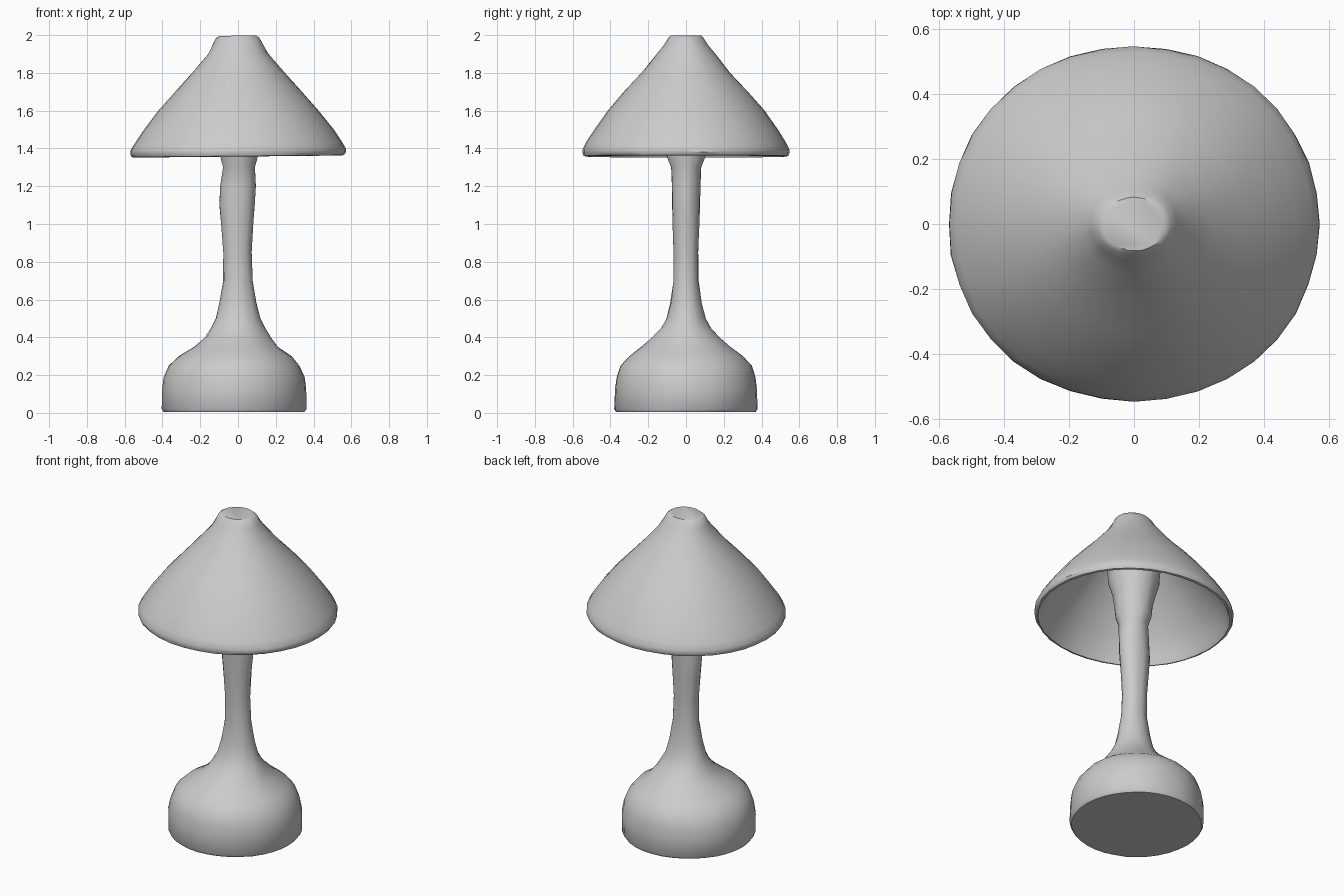
import bpy, bmesh, math, random

random.seed(4)
SIDES = 36


def lathe(name, rings, cap_first=False, tilt=0.0, wobble=0.002, square=0.0):
    """Loft elliptical rings given as (z, centre x, radius x, radius y)."""
    bm = bmesh.new()
    loops = []
    for z, cx, rx, ry in rings:
        loop = []
        for i in range(SIDES):
            a = 2 * math.pi * i / SIDES
            k = 1 + random.uniform(-wobble, wobble) / max(rx, 0.1)
            k += square * math.sin(2 * a) ** 2
            x = cx + rx * k * math.cos(a)
            loop.append(bm.verts.new((x, ry * k * math.sin(a), z + tilt * x)))
        loops.append(loop)
    for low, high in zip(loops, loops[1:]):
        for i in range(SIDES):
            j = (i + 1) % SIDES
            bm.faces.new((low[i], low[j], high[j], high[i]))
    if cap_first:
        bm.faces.new(loops[0][::-1])
    bmesh.ops.recalc_face_normals(bm, faces=bm.faces)
    mesh = bpy.data.meshes.new(name)
    bm.to_mesh(mesh)
    bm.free()
    obj = bpy.data.objects.new(name, mesh)
    bpy.context.collection.objects.link(obj)
    return obj


# Rounded foot flowing into the slim stem, flaring again inside the shade
base_and_stem = lathe("base_and_stem", [
    (0.005, -0.02, 0.372, 0.370),
    (0.02, -0.02, 0.382, 0.380),
    (0.13, -0.02, 0.382, 0.376),
    (0.19, -0.02, 0.372, 0.368),
    (0.25, -0.02, 0.345, 0.348),
    (0.30, -0.015, 0.298, 0.302),
    (0.35, -0.01, 0.222, 0.236),
    (0.40, 0.00, 0.173, 0.177),
    (0.45, 0.00, 0.143, 0.130),
    (0.50, 0.00, 0.118, 0.103),
    (0.58, 0.00, 0.098, 0.083),
    (0.70, 0.00, 0.078, 0.066),
    (0.85, -0.003, 0.074, 0.065),
    (1.00, -0.005, 0.085, 0.070),
    (1.10, -0.005, 0.094, 0.074),
    (1.20, 0.00, 0.094, 0.076),
    (1.30, 0.005, 0.085, 0.080),
    (1.36, 0.005, 0.100, 0.105),
    (1.42, 0.005, 0.106, 0.110),
    (1.50, 0.00, 0.122, 0.122),
    (1.58, 0.00, 0.145, 0.143),
    (1.66, 0.00, 0.152, 0.150),
    (1.74, 0.00, 0.165, 0.160),
    (1.80, 0.00, 0.210, 0.200),
], cap_first=True)

# Hollow bell-shaped shade: top cap, outer wall, thin rolled rim, inner wall
shade = lathe("shade", [
    (1.997, 0.00, 0.095, 0.082),
    (1.985, 0.00, 0.115, 0.094),
    (1.95, 0.00, 0.132, 0.115),
    (1.90, 0.00, 0.160, 0.155),
    (1.80, 0.00, 0.245, 0.235),
    (1.70, 0.00, 0.335, 0.330),
    (1.60, 0.00, 0.424, 0.415),
    (1.50, 0.00, 0.502, 0.485),
    (1.43, 0.00, 0.550, 0.530),
    (1.395, 0.00, 0.570, 0.546),
    (1.375, 0.00, 0.571, 0.547),
    (1.360, 0.00, 0.562, 0.540),
    (1.357, 0.00, 0.550, 0.528),
    (1.375, 0.00, 0.541, 0.520),
    (1.42, 0.00, 0.525, 0.505),
    (1.50, 0.00, 0.474, 0.458),
    (1.60, 0.00, 0.396, 0.386),
    (1.70, 0.00, 0.306, 0.300),
    (1.80, 0.00, 0.210, 0.200),
], cap_first=True, tilt=0.01, square=0.01)

# Soft shading over the hand-shaped curves, crisp only at cap, rim and foot
for obj in (base_and_stem, shade):
    bpy.ops.object.select_all(action='DESELECT')
    obj.select_set(True)
    bpy.context.view_layer.objects.active = obj
    bpy.ops.object.shade_smooth_by_angle(angle=math.radians(40))
